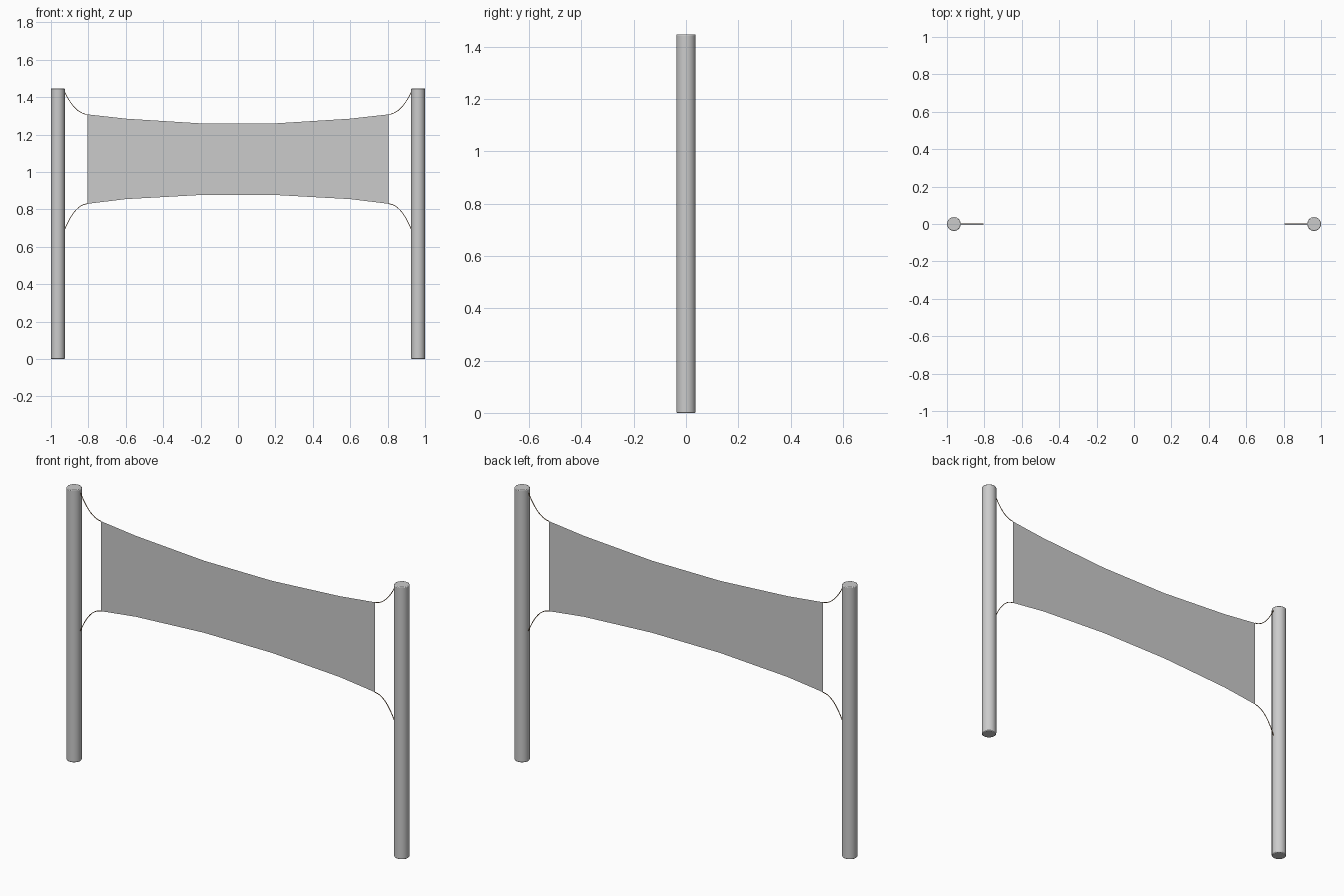
import bpy, bmesh

if "Cube" in bpy.data.objects:
    bpy.data.objects.remove(bpy.data.objects["Cube"])

POST_X, POST_R, POST_H = 0.963, 0.037, 1.447


def finish(name, bm):
    mesh = bpy.data.meshes.new(name)
    bm.to_mesh(mesh)
    bm.free()
    obj = bpy.data.objects.new(name, mesh)
    bpy.context.collection.objects.link(obj)
    return obj


def make_post(name, x):
    bpy.ops.mesh.primitive_cylinder_add(vertices=32, radius=POST_R, depth=POST_H,
                                        location=(x, 0, POST_H / 2))
    obj = bpy.context.object
    obj.name = name
    # small rounding on the cap rims only
    bev = obj.modifiers.new("rim", 'BEVEL')
    bev.width = 0.004
    bev.segments = 2
    bev.limit_method = 'ANGLE'
    bpy.ops.object.shade_smooth_by_angle()


rope_mat = bpy.data.materials.new("rope_brown")
rope_mat.diffuse_color = (0.25, 0.14, 0.06, 1)
rope_mat.use_nodes = True
rope_mat.node_tree.nodes["Principled BSDF"].inputs["Base Color"].default_value = rope_mat.diffuse_color


def make_rope(name, start, ctrl, end):
    curve = bpy.data.curves.new(name, 'CURVE')
    curve.dimensions = '3D'
    curve.bevel_depth = 0.002
    curve.bevel_resolution = 1
    curve.use_fill_caps = True
    n = 10
    sp = curve.splines.new('POLY')
    sp.points.add(n)
    for i, p in enumerate(sp.points):
        t = i / n
        x, z = ((1 - t) ** 2 * a + 2 * t * (1 - t) * b + t * t * c
                for a, b, c in zip(start, ctrl, end))
        p.co = (x, 0, z, 1)
    curve.materials.append(rope_mat)
    bpy.context.collection.objects.link(bpy.data.objects.new(name, curve))


# net sheet: columns of (x, bottom z, top z), mirrored about the middle
half = [(0.2, 0.877, 1.26), (0.6, 0.855, 1.285), (0.805, 0.83, 1.308)]
columns = [(-x, b, t) for x, b, t in reversed(half)] + half
bm = bmesh.new()
rows = [(bm.verts.new((x, 0, b)), bm.verts.new((x, 0, t))) for x, b, t in columns]
for (b0, t0), (b1, t1) in zip(rows, rows[1:]):
    bm.faces.new((b0, b1, t1, t0))
finish("net", bm)

# posts and the curved tie ropes on each side
for side, s in (("left", -1), ("right", 1)):
    make_post(side + "_post", s * POST_X)
    make_rope(side + "_upper_rope", (s * 0.928, 1.43), (s * 0.872, 1.312), (s * 0.805, 1.308))
    make_rope(side + "_lower_rope", (s * 0.928, 0.69), (s * 0.872, 0.827), (s * 0.805, 0.83))
